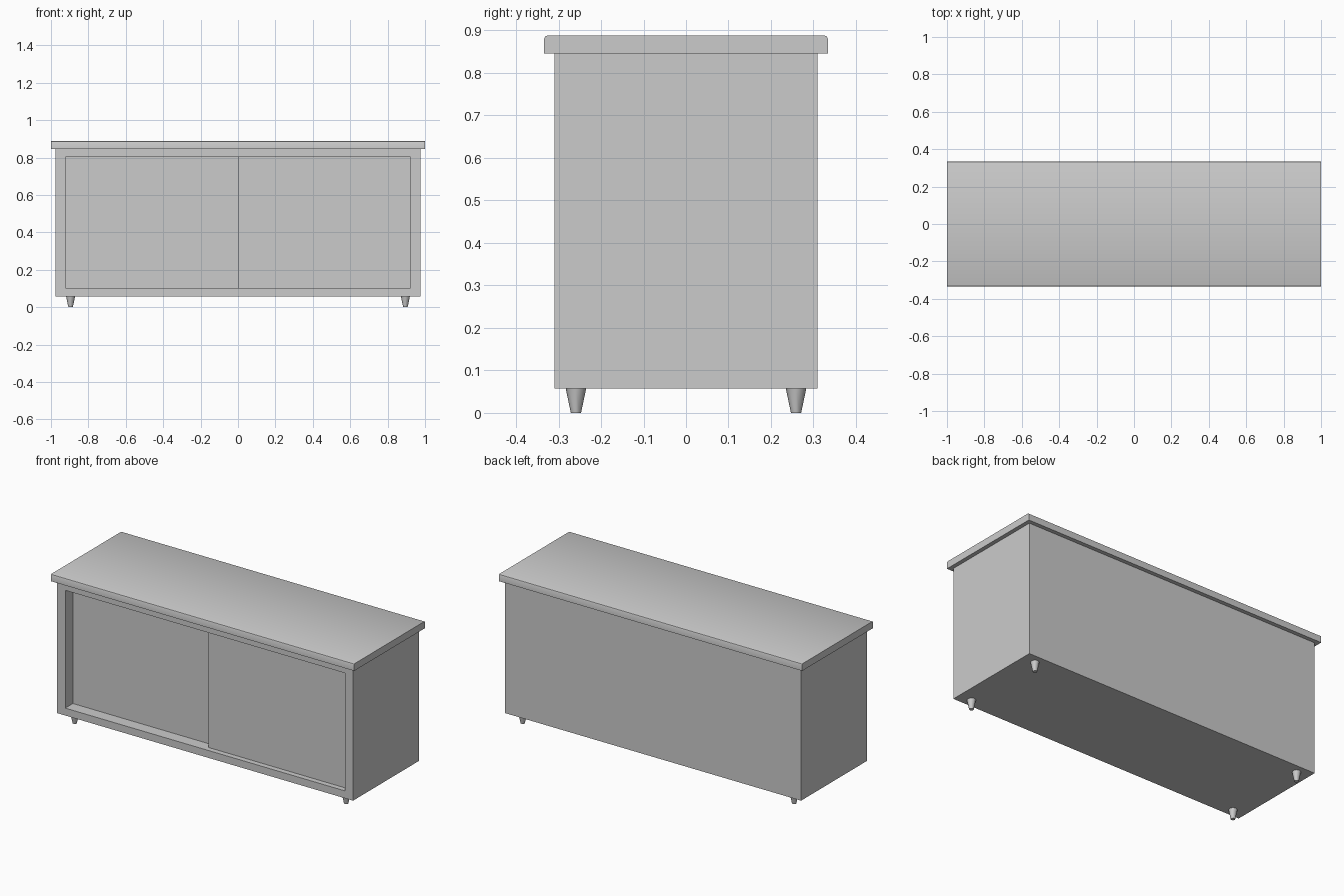
import bpy, bmesh, math
from mathutils import Vector

cube = bpy.data.objects.get("Cube")
if cube:
    bpy.data.objects.remove(cube, do_unlink=True)

# Single brushed-metal grey
GREY = (0.6, 0.6, 0.6, 1)
metal = bpy.data.materials.new("steel grey")
metal.use_nodes = True
metal.diffuse_color = GREY
metal.node_tree.nodes["Principled BSDF"].inputs["Base Color"].default_value = GREY


def finish(name, bm, smooth_angle=None):
    bmesh.ops.recalc_face_normals(bm, faces=bm.faces)
    mesh = bpy.data.meshes.new(name)
    bm.to_mesh(mesh)
    bm.free()
    mesh.materials.append(metal)
    obj = bpy.data.objects.new(name, mesh)
    bpy.context.collection.objects.link(obj)
    if smooth_angle:
        bpy.ops.object.select_all(action="DESELECT")
        obj.select_set(True)
        bpy.context.view_layer.objects.active = obj
        bpy.ops.object.shade_smooth_by_angle(angle=math.radians(smooth_angle))
    return obj


def box(half_x, half_y, z0, z1):
    bm = bmesh.new()
    bmesh.ops.create_cube(bm, size=2)
    for v in bm.verts:
        v.co = (v.co.x * half_x, v.co.y * half_y, z1 if v.co.z > 0 else z0)
    bm.faces.ensure_lookup_table()
    return bm


def push_in(bm, faces, depth):
    """Recess a connected group of front faces."""
    new = bmesh.ops.extrude_face_region(bm, geom=faces)["geom"]
    bmesh.ops.delete(bm, geom=[f for f in faces if f.is_valid], context="FACES_ONLY")
    bmesh.ops.translate(bm, vec=(0, depth, 0),
                        verts=[g for g in new if isinstance(g, bmesh.types.BMVert)])
    return [g for g in new if isinstance(g, bmesh.types.BMFace)]


# Cabinet: framed front opening holding two sliding doors at different depths
bm = box(0.976, 0.31, 0.057, 0.846)
front = min(bm.faces, key=lambda f: f.calc_center_median().y)
bmesh.ops.inset_individual(bm, faces=[front], thickness=0.05)
for v in front.verts:
    v.co.x = math.copysign(0.922, v.co.x)
    v.co.z = 0.803 if v.co.z > 0.45 else 0.101
bmesh.ops.bisect_plane(bm, geom=[front] + list(front.edges) + list(front.verts),
                       plane_co=(0, 0, 0), plane_no=(1, 0, 0))
doors = [f for f in bm.faces
         if f.calc_center_median().y < -0.309 and 0.3 < abs(f.calc_center_median().x) < 0.6]
doors = push_in(bm, doors, 0.032)
rear_door = [f for f in doors if f.calc_center_median().x < 0]
push_in(bm, rear_door, 0.04)
finish("cabinet_body", bm)

# Worktop with softened long upper edges
bm = box(1.0, 0.334, 0.846, 0.888)
long_edges = [e for e in bm.edges
              if all(v.co.z > 0.88 for v in e.verts)
              and abs(e.verts[0].co.x - e.verts[1].co.x) > 1]
bmesh.ops.bevel(bm, geom=long_edges, offset=0.008, segments=2, profile=0.5,
                affect="EDGES")
finish("worktop", bm, 40)

# Tapered feet
for side, sx in (("left", 1), ("right", -1)):
    for end, sy in (("front", -1), ("back", 1)):
        bm = bmesh.new()
        bmesh.ops.create_cone(bm, cap_ends=True, segments=8, radius1=0.012,
                              radius2=0.024, depth=0.057)
        bmesh.ops.translate(bm, vec=Vector((sx * 0.895, sy * 0.259, 0.0285)),
                            verts=bm.verts)
        finish(f"{end}_{side}_foot", bm, 50)
